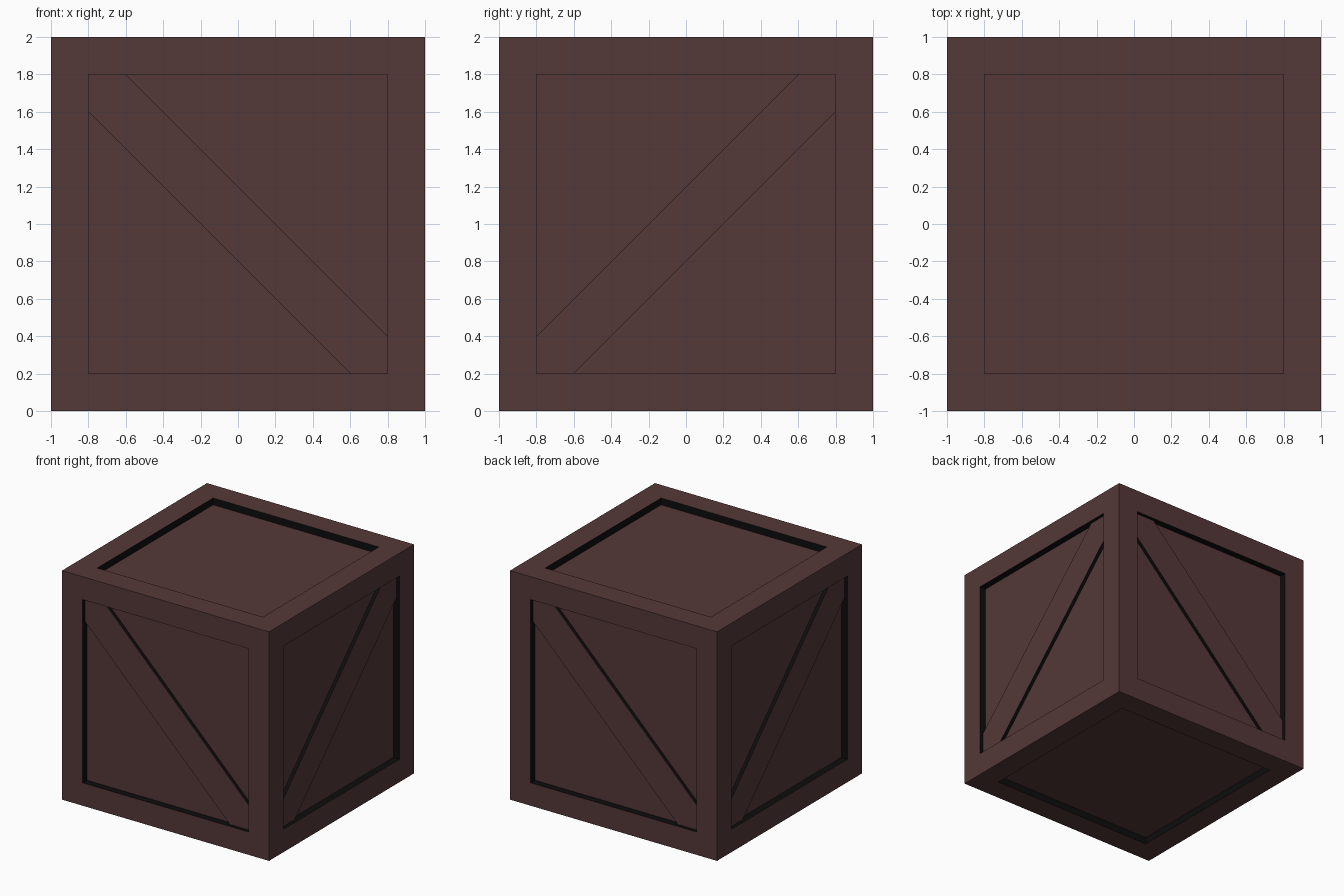
import bpy, bmesh
from math import pi
from mathutils import Matrix, Vector

if "Cube" in bpy.data.objects:
    bpy.data.objects.remove(bpy.data.objects["Cube"])

FRAME = 0.2      # frame board width
PANEL = 0.06     # panel recess depth
BRACE = 0.03     # brace recess depth


def material(name, colour):
    m = bpy.data.materials.new(name)
    m.diffuse_color = colour
    m.use_nodes = True
    m.node_tree.nodes["Principled BSDF"].inputs["Base Color"].default_value = m.diffuse_color
    return m


wood = material("dark_wood", (0.09, 0.04, 0.04, 1))
edge = material("black_edge", (0.004, 0.004, 0.004, 1))


def finish(bm, name):
    bmesh.ops.recalc_face_normals(bm, faces=bm.faces)
    me = bpy.data.meshes.new(name)
    bm.to_mesh(me)
    bm.free()
    me.materials.append(wood)
    me.materials.append(edge)
    ob = bpy.data.objects.new(name, me)
    bpy.context.collection.objects.link(ob)
    return ob


# Crate body: each side is inset to leave a frame, then sunk with black walls
bm = bmesh.new()
bmesh.ops.create_cube(bm, size=2, matrix=Matrix.Translation((0, 0, 1)))
sides = list(bm.faces)
bmesh.ops.inset_individual(bm, faces=sides, thickness=FRAME, use_even_offset=True)
for side in sides:
    ring = bmesh.ops.extrude_discrete_faces(bm, faces=[side])["faces"]
    cap = ring[0]
    bmesh.ops.translate(bm, verts=cap.verts, vec=-cap.normal * PANEL)
    for e in cap.edges:
        for f in e.link_faces:
            if f is not cap:
                f.material_index = 1
finish(bm, "crate_body")

# Diagonal braces: corner-to-corner boards, direction alternating round the crate
outline = [(-.8, .8), (-.6, .8), (.8, -.6), (.8, -.8), (.6, -.8), (-.8, .6)]
for i, side_name in enumerate(("front", "right", "back", "left")):
    flip = -1 if i % 2 else 1
    bm = bmesh.new()
    face = bm.faces.new([bm.verts.new((u * flip, BRACE - 1, v + 1)) for u, v in outline])
    ext = bmesh.ops.extrude_face_region(bm, geom=[face], use_keep_orig=True)["geom"]
    back = [g for g in ext if isinstance(g, bmesh.types.BMVert)]
    bmesh.ops.translate(bm, verts=back, vec=Vector((0, PANEL - BRACE, 0)))
    bm.normal_update()
    for f in bm.faces:
        f.material_index = 0 if abs(f.normal.y) > 0.9 else 1
    bmesh.ops.rotate(bm, verts=bm.verts, cent=(0, 0, 0), matrix=Matrix.Rotation(i * pi / 2, 3, 'Z'))
    finish(bm, side_name + "_brace")
